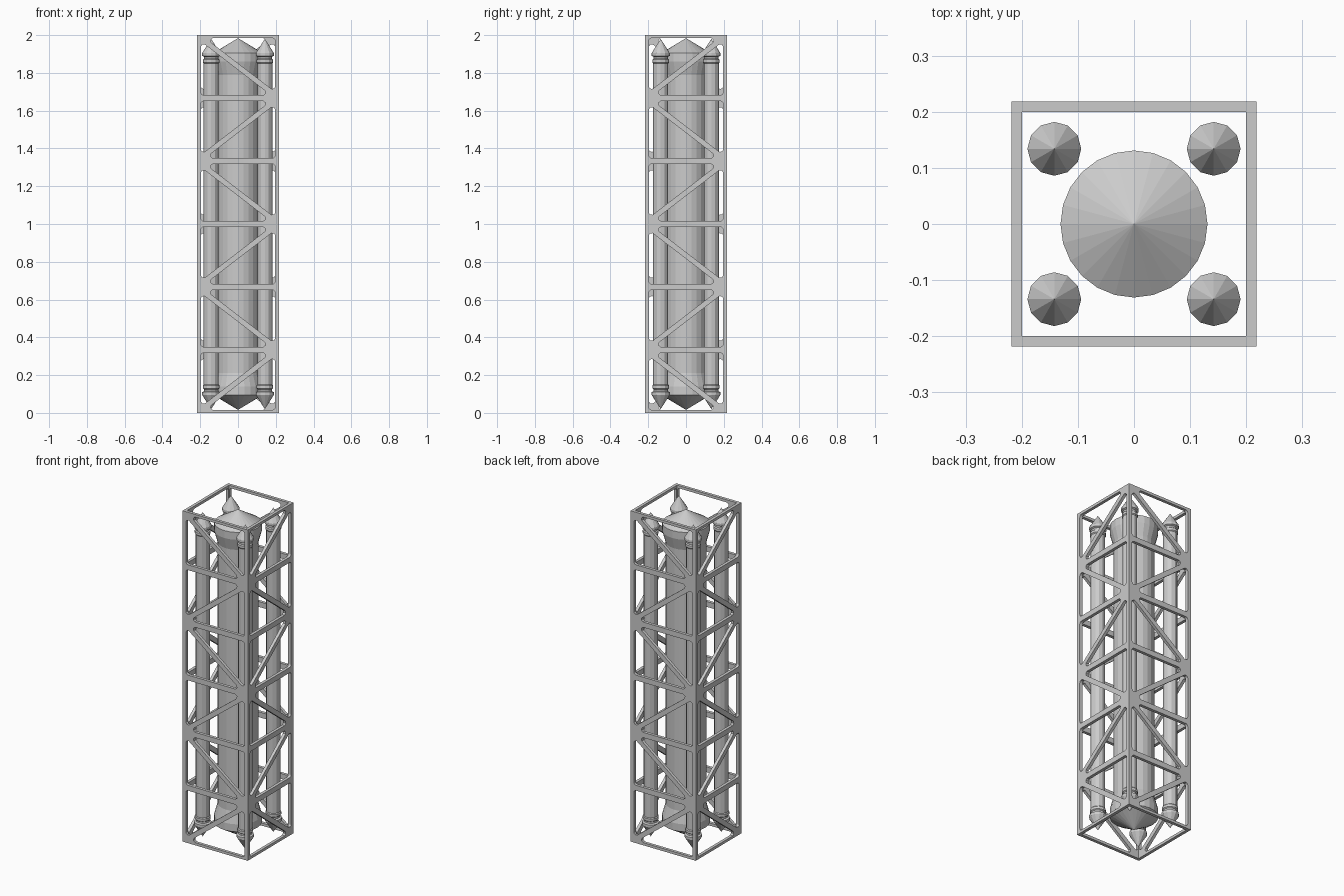
import bpy, bmesh, math
from mathutils import Matrix, Vector

if "Cube" in bpy.data.objects:
    bpy.data.objects.remove(bpy.data.objects["Cube"])

grey = bpy.data.materials.new("light_grey")
grey.diffuse_color = (0.6, 0.6, 0.6, 1)
grey.use_nodes = True
grey.node_tree.nodes["Principled BSDF"].inputs["Base Color"].default_value = grey.diffuse_color

HALF, WALL, HEIGHT, BAYS = 0.218, 0.018, 2.0, 6


def rounded(points, r, steps=4):
    """Polygon with filleted corners."""
    out = []
    n = len(points)
    for i in range(n):
        p = Vector(points[i])
        a = (Vector(points[i - 1]) - p).normalized()
        b = (Vector(points[(i + 1) % n]) - p).normalized()
        half = a.angle(b) / 2
        centre = p + (a + b).normalized() * (r / math.sin(half))
        start = p + a * (r / math.tan(half)) - centre
        end = p + b * (r / math.tan(half)) - centre
        for k in range(steps + 1):
            d = start.lerp(end, k / steps)
            out.append(centre + d.normalized() * r)
    return out


def add_loop(curve, points):
    s = curve.splines.new('POLY')
    s.points.add(len(points) - 1)
    for sp, p in zip(s.points, points):
        sp.co = (p[0], p[1], 0, 1)
    s.use_cyclic_u = True


def panel(name, half_width, flip, turn):
    """One truss wall: a plate with rounded triangular openings."""
    cu = bpy.data.curves.new(name + "_outline", 'CURVE')
    cu.dimensions, cu.fill_mode, cu.extrude = '2D', 'BOTH', WALL / 2
    w, h = half_width, HEIGHT
    add_loop(cu, [(-w, 0), (w, 0), (w, h), (-w, h)])
    x, hw = 0.196, 0.014
    for i in range(BAYS):
        z0 = i * h / BAYS + 0.016
        z1 = (i + 1) * h / BAYS - 0.016
        s = flip * (1 if i % 2 else -1)       # diagonal direction alternates
        length = math.hypot(2 * x, z1 - z0)
        dx = hw * length / (z1 - z0)
        dz = hw * length / (2 * x)
        lower = [(-s * x, z0), (s * (x - dx), z0), (-s * x, z1 - dz)]
        upper = [(s * x, z1), (s * (dx - x), z1), (s * x, z0 + dz)]
        add_loop(cu, rounded(lower, 0.014))
        add_loop(cu, rounded(upper, 0.014))
    tmp = bpy.data.objects.new(name + "_tmp", cu)
    bpy.context.collection.objects.link(tmp)
    dg = bpy.context.evaluated_depsgraph_get()
    me = bpy.data.meshes.new_from_object(tmp.evaluated_get(dg))
    bpy.data.objects.remove(tmp)
    me.transform(Matrix.Rotation(turn, 4, 'Z')
                 @ Matrix.Translation((0, -HALF + WALL / 2, 0))
                 @ Matrix.Rotation(math.pi / 2, 4, 'X'))
    me.materials.clear()
    me.materials.append(grey)
    for p in me.polygons:
        p.use_smooth = False
    me.name = name
    bpy.context.collection.objects.link(bpy.data.objects.new(name, me))


def lathe(name, profile, sides, loc):
    """Flat-faced turned part; the profile starts and ends on the axis."""
    bm = bmesh.new()
    rings = []
    for r, z in profile:
        if r == 0:
            rings.append([bm.verts.new((0, 0, z))] * sides)
        else:
            rings.append([bm.verts.new((r * math.cos(2 * math.pi * k / sides),
                                        r * math.sin(2 * math.pi * k / sides), z))
                          for k in range(sides)])
    for a, b in zip(rings, rings[1:]):
        for k in range(sides):
            j = (k + 1) % sides
            bm.faces.new(list(dict.fromkeys((a[k], a[j], b[j], b[k]))))
    bmesh.ops.recalc_face_normals(bm, faces=bm.faces)
    me = bpy.data.meshes.new(name)
    bm.to_mesh(me)
    bm.free()
    me.materials.append(grey)
    ob = bpy.data.objects.new(name, me)
    ob.location = loc
    bpy.context.collection.objects.link(ob)


def symmetric(lower):
    """Mirror the lower half of a profile about mid height."""
    return lower + [(r, HEIGHT - z) for r, z in reversed(lower)]


# Truss walls: front/back and right/left mirror each other at the corners
panel("front_truss", HALF, 1, 0)
panel("right_truss", HALF - WALL, -1, math.pi / 2)
panel("back_truss", HALF, 1, math.pi)
panel("left_truss", HALF - WALL, -1, -math.pi / 2)

# Large central tank with flared conical ends
lathe("central_tank",
      symmetric([(0, 0.016), (0.131, 0.095), (0.131, 0.14), (0.112, 0.21)]),
      24, (0, 0, 0))

# Four slim corner tanks with banded pointed ends
slim = symmetric([(0, 0.02), (0.048, 0.095), (0.048, 0.11), (0.038, 0.115),
                  (0.038, 0.125), (0.044, 0.13), (0.044, 0.145), (0.04, 0.15)])
for i, (sx, sy) in enumerate([(-1, -1), (1, -1), (1, 1), (-1, 1)]):
    lathe("corner_tank_%d" % (i + 1), slim, 12, (sx * 0.142, sy * 0.134, 0))
